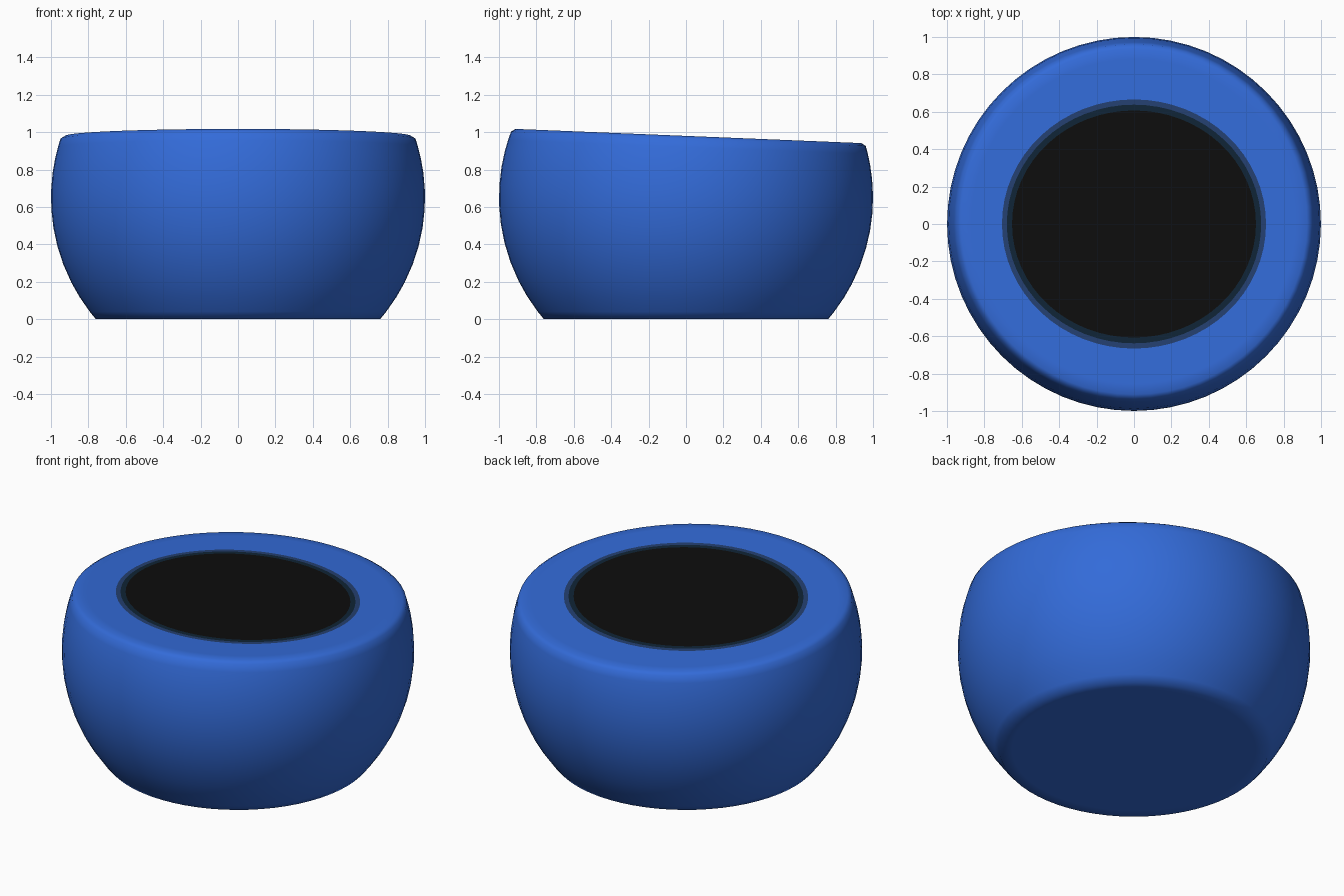
import bpy, bmesh, math

if "Cube" in bpy.data.objects:
    bpy.data.objects.remove(bpy.data.objects["Cube"])

SEG = 64
CZ = 0.65            # centre height of the unit sphere the body is cut from


def top_z(y):
    """Height of the slanted top plane."""
    return 0.98 - 0.041 * y


def material(name, rgb):
    m = bpy.data.materials.new(name)
    m.diffuse_color = (*rgb, 1)
    m.use_nodes = True
    m.node_tree.nodes["Principled BSDF"].inputs["Base Color"].default_value = m.diffuse_color
    return m


mats = [material("blue", (0.033, 0.147, 0.69)),
        material("dark blue", (0.018, 0.051, 0.165)),
        material("navy", (0.005, 0.018, 0.037)),
        material("black", (0.004, 0.004, 0.004))]

bm = bmesh.new()
angles = [2 * math.pi * i / SEG for i in range(SEG)]


def add_ring(fn):
    return [bm.verts.new(fn(a)) for a in angles]


def sphere_r(z):
    return math.sqrt(1 - (z - CZ) ** 2)


def rim(a):
    """Radius and height where the sphere meets the slanted plane."""
    r = 0.94
    for _ in range(6):
        z = top_z(r * math.sin(a))
        r = sphere_r(z)
    return r, z


def side_point(t):
    def fn(a):
        z = rim(a)[1] * t
        r = sphere_r(z)
        return r * math.cos(a), r * math.sin(a), z
    return fn


def top_point(k):
    def fn(a):
        r = rim(a)[0] * k
        y = r * math.sin(a)
        return r * math.cos(a), y, top_z(y)
    return fn


def top_ellipse(rx, ry):
    def fn(a):
        y = ry * math.sin(a)
        return rx * math.cos(a), y, top_z(y)
    return fn


# (ring, material of the band below it): base, rounded wall, rim, painted rings
rings = [(add_ring(lambda a: (0.69 * math.cos(a), 0.69 * math.sin(a), 0)), 0)]
for t in (0, 0.04, 0.12, 0.2, 0.3, 0.4, 0.5, 0.6, 0.7, 0.8, 0.88, 0.94, 0.985):
    rings.append((add_ring(side_point(t)), 0))
rings.append((add_ring(top_point(0.98)), 0))
rings.append((add_ring(top_point(0.92)), 0))
rings.append((add_ring(top_ellipse(0.706, 0.666)), 0))
rings.append((add_ring(top_ellipse(0.680, 0.638)), 1))
rings.append((add_ring(top_ellipse(0.652, 0.607)), 2))

for (low, _), (high, mat) in zip(rings, rings[1:]):
    for i in range(SEG):
        j = (i + 1) % SEG
        bm.faces.new((low[i], low[j], high[j], high[i])).material_index = mat

# flat base and black top disc
bm.faces.new(rings[0][0][::-1])
bm.faces.new(rings[-1][0]).material_index = 3

for f in bm.faces:
    f.smooth = True
bm.normal_update()

mesh = bpy.data.meshes.new("rounded_body")
bm.to_mesh(mesh)
bm.free()
for m in mats:
    mesh.materials.append(m)
body = bpy.data.objects.new("rounded_body", mesh)
bpy.context.collection.objects.link(body)
